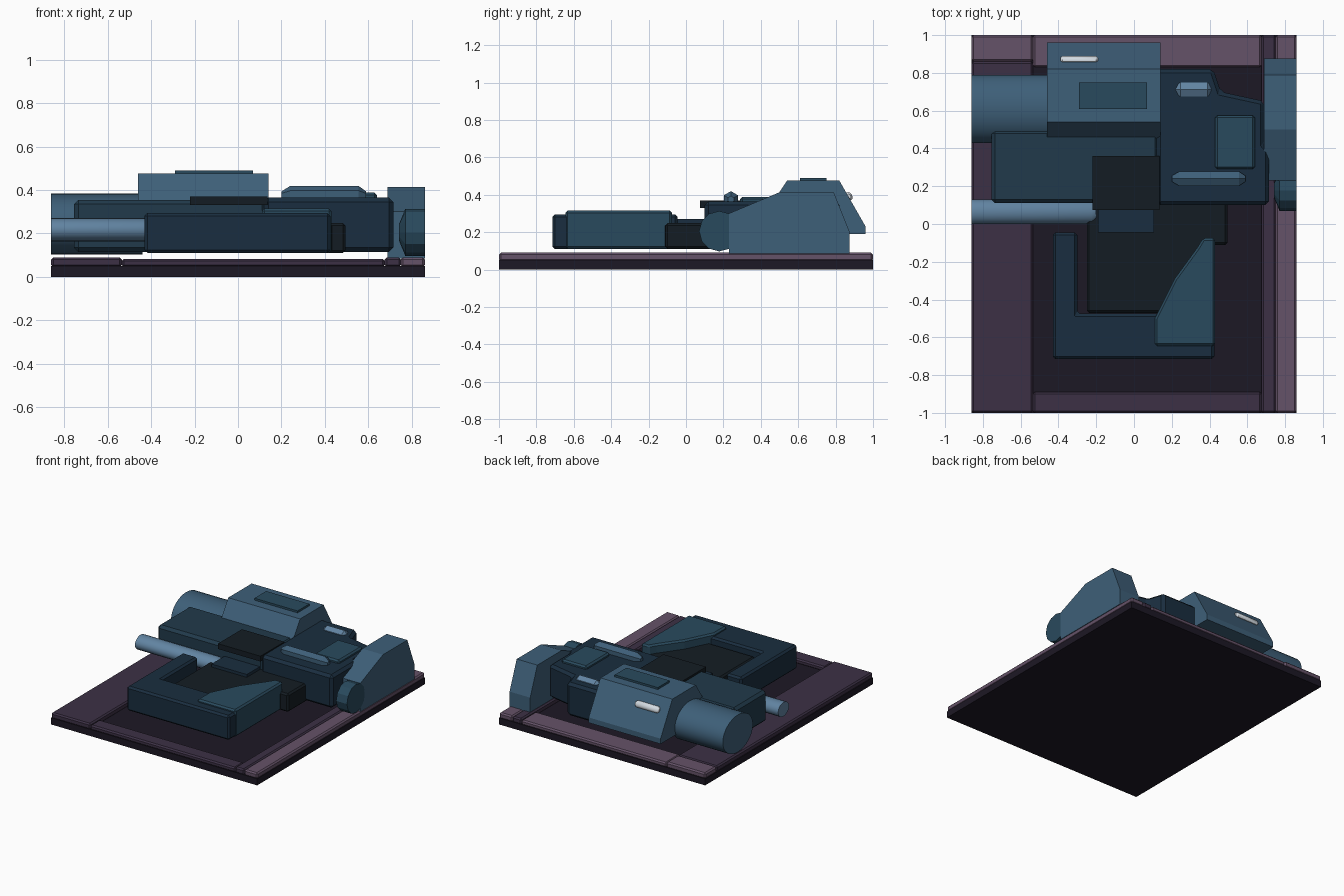
import bpy, bmesh
from math import radians, cos, sin, pi, atan2
from mathutils import Matrix, Vector

if "Cube" in bpy.data.objects:
    bpy.data.objects.remove(bpy.data.objects["Cube"])


def mat(name, r, g, b):
    m = bpy.data.materials.new(name)
    m.diffuse_color = (r, g, b, 1)
    m.use_nodes = True
    m.node_tree.nodes["Principled BSDF"].inputs["Base Color"].default_value = m.diffuse_color
    return m


FLOOR = mat("floor_dark", .012, .009, .018)
RIM = mat("rim_purple", .045, .03, .06)
RIM_L = mat("rim_light", .13, .085, .14)
NAVY = mat("navy", .01, .027, .05)
TEAL = mat("teal", .015, .042, .07)
SLATE = mat("slate", .022, .068, .11)
BLUE = mat("blue", .048, .115, .19)
STEEL = mat("steel", .12, .23, .36)
BLACK = mat("black_teal", .007, .012, .017)
LAMP = mat("lamp_white", .65, .7, .75)


def prism(name, pts, lo, hi, m, bevel=0.0, axis='Z'):
    """Extrude a profile: XY points along Z, or YZ points along X."""
    place = (lambda p, h: (p[0], p[1], h)) if axis == 'Z' else (lambda p, h: (h, p[0], p[1]))
    bm = bmesh.new()
    f = bm.faces.new([bm.verts.new(place(p, lo)) for p in pts])
    top = bmesh.ops.extrude_face_region(bm, geom=[f])['geom']
    d = Vector(place((0, 0), hi - lo))
    bmesh.ops.translate(bm, vec=d, verts=[v for v in top if isinstance(v, bmesh.types.BMVert)])
    return finish(name, bm, m, bevel)


def finish(name, bm, m, bevel=0.0):
    bmesh.ops.recalc_face_normals(bm, faces=bm.faces)
    me = bpy.data.meshes.new(name)
    bm.to_mesh(me)
    bm.free()
    ob = bpy.data.objects.new(name, me)
    bpy.context.collection.objects.link(ob)
    me.materials.append(m)
    if bevel:
        mod = ob.modifiers.new("edge_bevel", 'BEVEL')
        mod.width, mod.segments, mod.limit_method = bevel, 1, 'ANGLE'
    return ob


def box(name, x, y, z, m, bevel=0.0):
    pts = [(x[0], y[0]), (x[1], y[0]), (x[1], y[1]), (x[0], y[1])]
    return prism(name, pts, z[0], z[1], m, bevel)


def tube(name, rings, cy, cz, ratio, sides, m, smooth=False, turn=0.0):
    """Rings of (x, radius) lofted along X, with height scaled by ratio."""
    bm = bmesh.new()
    loops = []
    for x, r in rings:
        loops.append([bm.verts.new((x, cy + r * cos(turn + 2 * pi * i / sides),
                                    cz + ratio * r * sin(turn + 2 * pi * i / sides)))
                      for i in range(sides)])
    for a, b in zip(loops, loops[1:]):
        for i in range(sides):
            j = (i + 1) % sides
            bm.faces.new((a[i], a[j], b[j], b[i]))
    bm.faces.new(loops[0])
    bm.faces.new(loops[-1])
    ob = finish(name, bm, m)
    if smooth:
        bpy.ops.object.select_all(action='DESELECT')
        ob.select_set(True)
        bpy.context.view_layer.objects.active = ob
        bpy.ops.object.shade_smooth_by_angle(angle=radians(35))
    return ob


# base slab and raised rim strips
box("base_slab", (-.86, .86), (-1, 1), (0, .05), FLOOR)
for name, x, y, z, m in [
    ("rim_left", (-.86, -.535), (-1, .86), .09, RIM),
    ("rim_corner_left", (-.86, -.535), (.86, 1), .09, RIM_L),
    ("rim_front", (-.535, .675), (-1, -.89), .083, RIM),
    ("rim_back", (-.535, .675), (.83, 1), .083, RIM_L),
    ("rim_right_inner", (.675, .75), (-1, 1), .09, RIM),
    ("rim_right_outer", (.75, .86), (-1, 1), .09, RIM_L),
]:
    box(name, x, y, (.045, z), m, .01)

# main hull
box("hull_left", (-.755, .13), (.11, .50), (.115, .355), TEAL, .02)
prism("hull_right", [(.12, .10), (.715, .10), (.715, .39), (.69, .42), (.69, .65),
                     (.46, .70), (.42, .82), (.12, .82)], .115, .365, NAVY, .02)
box("hull_joint", (-.22, .135), (.075, .36), (.33, .37), BLACK)
box("hull_panel", (.43, .64), (.29, .575), (.35, .388), SLATE, .012)

# raised cabin with sloped ends, roof hatch and lamp
prism("cabin", [(.45, .19), (.45, .34), (.54, .475), (.82, .475), (.96, .23), (.96, .19)],
      -.46, .14, BLUE, axis='X')
box("cabin_hatch", (-.29, .07), (.61, .75), (.47, .49), SLATE)
lamp = tube("cabin_lamp", [(-.39, .012), (-.378, .024), (-.202, .024), (-.19, .012)],
            0, 0, .7, 12, LAMP, True)
lamp.location = (0, .872, .392)
lamp.rotation_euler = (atan2(-.245, .14), 0, 0)

# large side drum and thin rod
tube("side_drum", [(-.86, .18), (-.44, .18)], .61, .243, .78, 32, BLUE, True)
tube("side_rod", [(-.86, .065), (-.225, .065), (-.20, .05)], .065, .217, .82, 20, STEEL, True)

# roof bars with tapered ends
tube("roof_bar_front", [(.20, .018), (.24, .044), (.555, .044), (.59, .018)],
     .24, .375, 1, 6, BLUE, turn=pi / 6)
tube("roof_bar_rear", [(.22, .018), (.245, .044), (.39, .044), (.41, .018)],
     .712, .35, .9, 6, STEEL, turn=pi / 6)

# right fender and its rounded nose drum
prism("fender", [(.23, .085), (.23, .30), (.50, .413), (.79, .413), (.875, .20), (.875, .085)],
      .688, .86, BLUE, axis='X')
tube("fender_nose", [(.74, .035), (.77, .108), (.86, .108)], .178, .205, 1, 12, SLATE)

# lower deck linking hull and front frame
prism("lower_deck", [(-.25, -.47), (.42, -.47), (.42, -.11), (.495, -.11),
                     (.495, .14), (-.25, .14)], .11, .248, BLACK, .012)
box("deck_step", (-.19, .105), (-.045, .12), (.2, .27), NAVY)

# front corner frame and wedge
prism("front_frame", [(-.43, -.715), (.425, -.715), (.425, -.475), (-.30, -.475),
                      (-.30, -.045), (-.43, -.045)], .11, .295, NAVY, .014)
prism("front_wedge", [(.11, -.645), (.43, -.645), (.43, -.075), (.365, -.075), (.335, -.125),
                      (.215, -.29), (.11, -.50)], .11, .315, SLATE, .012)
